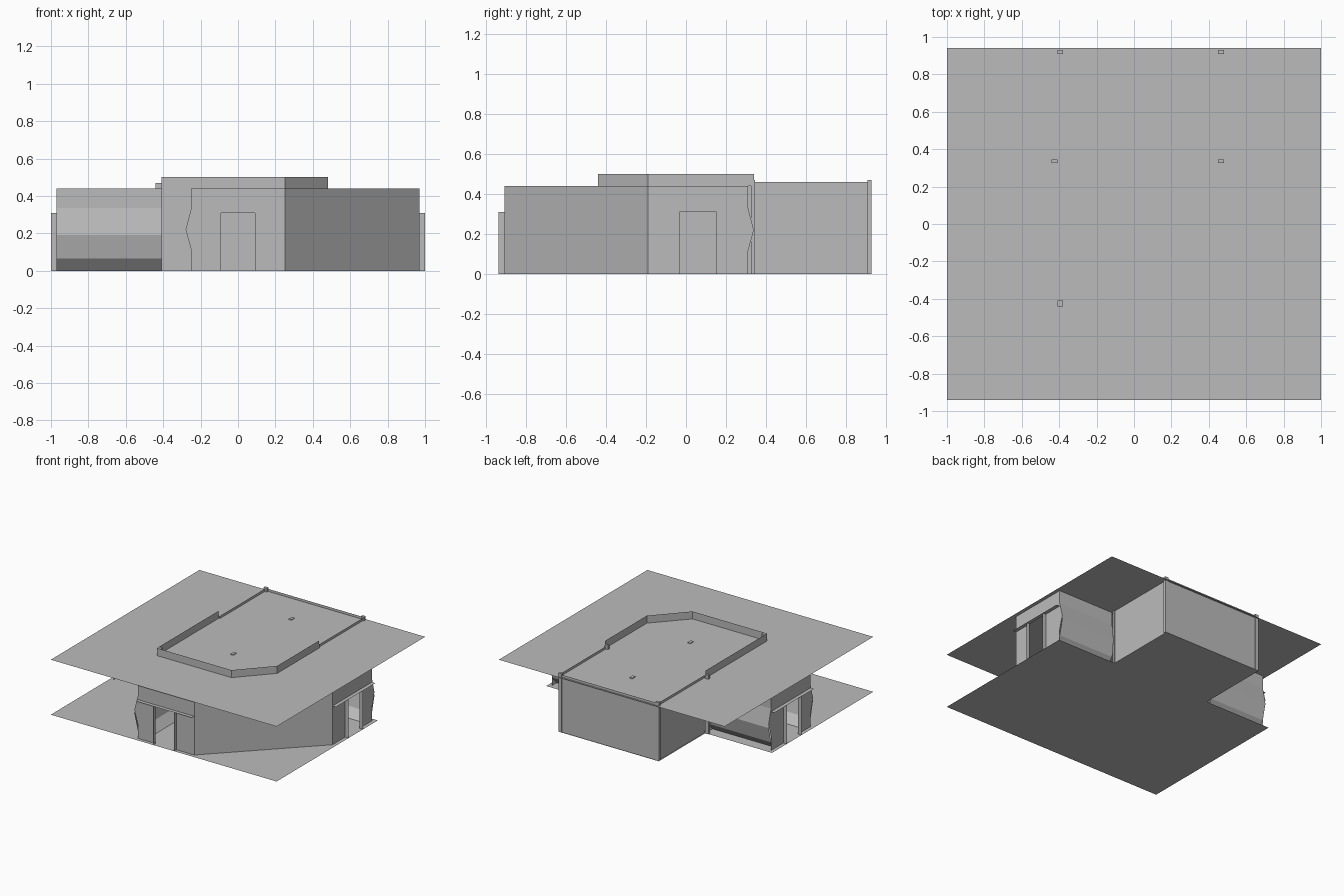
import bpy
import bmesh
from mathutils import Vector

cube = bpy.data.objects.get("Cube")
if cube:
    bpy.data.objects.remove(cube, do_unlink=True)

grey = bpy.data.materials.new("plain_grey")
grey.use_nodes = True
grey.diffuse_color = (0.5, 0.5, 0.5, 1)
grey.node_tree.nodes["Principled BSDF"].inputs["Base Color"].default_value = (0.5, 0.5, 0.5, 1)

CEILING, RIM, ALCOVE, DOOR = 0.44, 0.50, 0.46, 0.31


def make(name, polygons):
    """Object from a list of polygons, each a list of points."""
    bm = bmesh.new()
    for poly in polygons:
        bm.faces.new([bm.verts.new(p) for p in poly])
    bmesh.ops.remove_doubles(bm, verts=bm.verts, dist=0.0001)
    bmesh.ops.recalc_face_normals(bm, faces=bm.faces)
    mesh = bpy.data.meshes.new(name)
    bm.to_mesh(mesh)
    bm.free()
    mesh.materials.append(grey)
    obj = bpy.data.objects.new(name, mesh)
    bpy.context.collection.objects.link(obj)
    return obj


def wall(name, path, z0, z1):
    """Upright thin wall following a plan path."""
    make(name, [[(*a, z0), (*b, z0), (*b, z1), (*a, z1)]
                for a, b in zip(path, path[1:])])


def box(name, center, size):
    bpy.ops.mesh.primitive_cube_add(size=1, location=center)
    obj = bpy.context.object
    obj.name = name
    obj.scale = size
    obj.data.materials.append(grey)


# Floor and ceiling sheets
make("floor", [[(x, y, 0) for x, y in (
    (-1, -0.94), (1, -0.94), (1, 0.34), (0.47, 0.34), (0.47, 0.93),
    (-0.41, 0.93), (-0.41, 0.34), (-1, 0.34))]])
make("ceiling", [[(x, y, CEILING) for x, y in ((-1, -0.94), (1, -0.94), (1, 0.94), (-1, 0.94))]])

# Central room: rim above the ceiling and the solid walls below
wall("room_rim", [(-0.41, 0.34), (-0.41, -0.44), (0.25, -0.44), (0.48, -0.19), (0.48, 0.34)],
     CEILING, RIM)
wall("room_side_wall", [(-0.41, 0.34), (-0.41, -0.44), (-0.25, -0.44)], 0, CEILING)
wall("diagonal_wall", [(0.25, -0.91), (0.97, -0.19)], 0, CEILING)

# Back alcove
wall("alcove_wall", [(-0.40, 0.34), (-0.40, 0.925), (0.47, 0.925), (0.47, 0.34)], 0, ALCOVE)
for x, y, label in ((-0.395, 0.92, "back_right"), (0.465, 0.92, "back_left"),
                    (-0.425, 0.335, "front_right"), (0.465, 0.335, "front_left")):
    box("alcove_post_" + label, (x, y, 0.235), (0.03, 0.02, 0.47))
box("rim_corner_post", (-0.395, -0.425, 0.47), (0.03, 0.03, 0.058))

# Small ceiling lamps
for y, label in ((-0.10, "room"), (0.635, "alcove")):
    box("lamp_" + label, (0.03, y, CEILING), (0.025, 0.04, 0.012))

# Profiles as (outward bulge, height)
END_EDGE = [(0, 0), (0, 0.11), (0.03, 0.22), (0, 0.335), (0, CEILING)]
FOLDED = [(-0.06, 0), (0, 0.065), (0.03, 0.19), (0, 0.335), (0, CEILING)]
HALF, GAP, LIP = 0.25, 0.092, 0.03


def tunnel(label, center, across, outward, start, end, folded_sides):
    """Passage with a doorway at its end and folded side walls."""
    center, across, outward = Vector(center), Vector(across), Vector(outward)

    def at(u, d, z):
        return center + across * u + outward * d + Vector((0, 0, z))

    # End wall around the doorway
    faces = [[at(-GAP, end, DOOR), at(GAP, end, DOOR),
              at(GAP, end, CEILING), at(-GAP, end, CEILING)]]
    for s in (-1, 1):
        edge = END_EDGE if s in folded_sides else [END_EDGE[0], END_EDGE[-1]]
        faces.append([at(s * GAP, end, 0)]
                     + [at(s * (HALF + b), end, z) for b, z in edge]
                     + [at(s * GAP, end, CEILING), at(s * GAP, end, DOOR)])
    make(label + "_end_wall", faces)

    # Projecting jambs and the ledge over the door
    trim = [[at(s * GAP, end, 0), at(s * GAP, end + LIP, 0),
             at(s * GAP, end + LIP, DOOR), at(s * GAP, end, DOOR)] for s in (-1, 1)]
    trim.append([at(-HALF, end, DOOR), at(HALF, end, DOOR),
                 at(HALF, end + LIP, DOOR), at(-HALF, end + LIP, DOOR)])
    make(label + "_door_frame", trim)

    # Folded side walls
    for s in folded_sides:
        make(label + ("_folded_wall_a" if s < 0 else "_folded_wall_b"),
             [[at(s * (HALF + b0), start, z0), at(s * (HALF + b0), end, z0),
               at(s * (HALF + b1), end, z1), at(s * (HALF + b1), start, z1)]
              for (b0, z0), (b1, z1) in zip(FOLDED, FOLDED[1:])])


tunnel("front", (0, 0, 0), (1, 0, 0), (0, -1, 0), 0.44, 0.91, (-1,))
tunnel("left", (0, 0.06, 0), (0, 1, 0), (1, 0, 0), 0.47, 0.97, (1,))
tunnel("right", (0, 0.06, 0), (0, 1, 0), (-1, 0, 0), 0.41, 0.97, (-1, 1))
